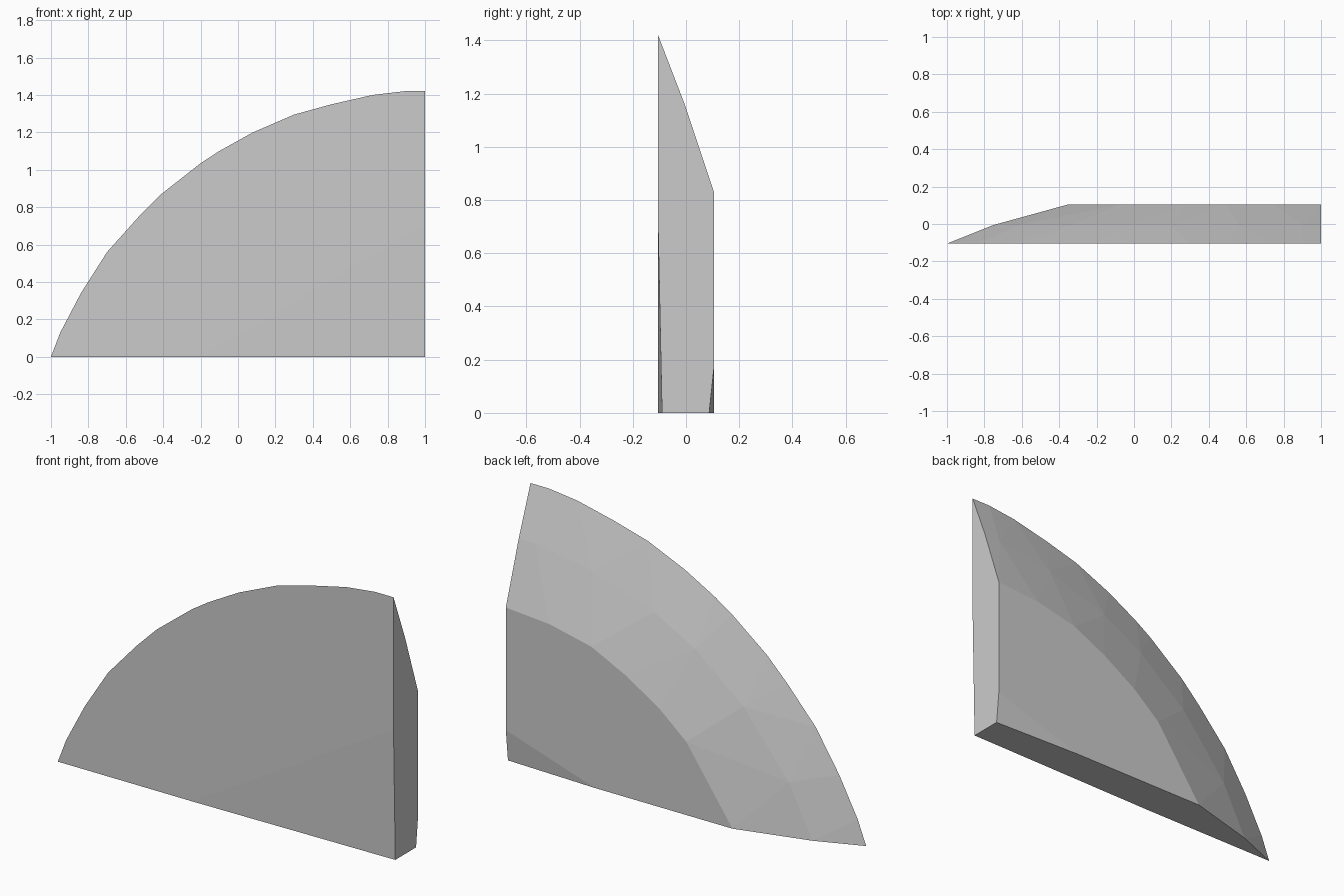
import bpy
import bmesh

if "Cube" in bpy.data.objects:
    bpy.data.objects.remove(bpy.data.objects["Cube"])

# Colour
grey = bpy.data.materials.new("light_grey")
grey.diffuse_color = (0.6, 0.6, 0.6, 1)
grey.use_nodes = True
grey.node_tree.nodes["Principled BSDF"].inputs["Base Color"].default_value = grey.diffuse_color

FRONT, BACK = -0.105, 0.105

# Curved rim on the front and back planes (x, z)
front_arc = [(-1, 0), (-0.95, 0.13), (-0.84, 0.34), (-0.70, 0.56), (-0.53, 0.75),
             (-0.41, 0.87), (-0.20, 1.035), (-0.10, 1.10), (0.08, 1.20), (0.30, 1.295),
             (0.50, 1.35), (0.72, 1.40), (0.89, 1.42), (1, 1.42)]
back_arc = [(-0.35, 0), (-0.24, 0.16), (-0.075, 0.395), (0.085, 0.53), (0.285, 0.655),
            (0.49, 0.755), (0.74, 0.81), (1, 0.83)]

# Bulging middle ring, a shrunken copy of the front rim
mid_arc = [(1 - (1 - x) * 0.875, z * 0.817) for x, z in front_arc[::2] + front_arc[-1:]]

points = [(x, FRONT, z) for x, z in front_arc]
points += [(x, -0.005, z) for x, z in mid_arc]
points += [(x, BACK, z) for x, z in back_arc]

# Lower corner, pinched slightly inward on both sides
points += [(1, -0.09, 0), (1, FRONT, 0.71), (-0.2, FRONT, 0)]
points += [(1, 0.087, 0), (1, BACK, 0.17), (0.47, BACK, 0)]

# Faceted wedge wrapped around the rims
bm = bmesh.new()
for p in points:
    bm.verts.new(p)
hull = bmesh.ops.convex_hull(bm, input=bm.verts)
loose = {g for g in hull["geom_interior"] + hull["geom_unused"]
         if isinstance(g, bmesh.types.BMVert)}
bmesh.ops.delete(bm, geom=list(loose), context='VERTS')
bmesh.ops.dissolve_limit(bm, angle_limit=0.01, verts=bm.verts, edges=bm.edges)
bmesh.ops.recalc_face_normals(bm, faces=bm.faces)

mesh = bpy.data.meshes.new("dome_wedge")
bm.to_mesh(mesh)
bm.free()
mesh.materials.append(grey)
bpy.context.collection.objects.link(bpy.data.objects.new("dome_wedge", mesh))
